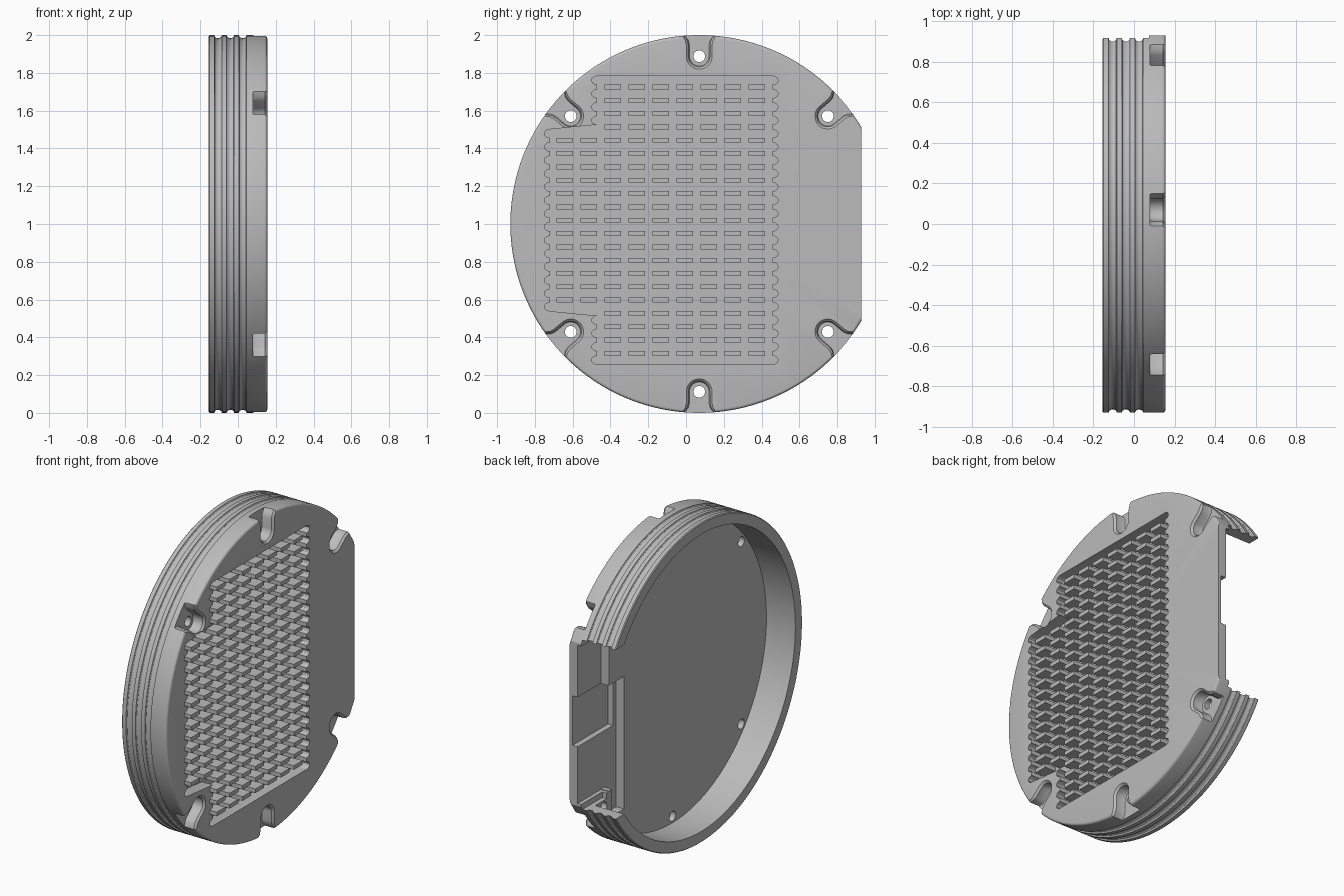
import bpy, bmesh
from math import sin, cos, pi, radians

if "Cube" in bpy.data.objects:
    bpy.data.objects.remove(bpy.data.objects["Cube"])

CY, CZ = 0.07, 1.0          # disc axis runs along x through here
FRONT, BACK = 0.155, -0.155
FLOOR, POCKET = 0.045, 0.08

grey = bpy.data.materials.new("grey_metal")
grey.use_nodes = True
grey.diffuse_color = (0.5, 0.5, 0.5, 1)
grey.node_tree.nodes["Principled BSDF"].inputs["Base Color"].default_value = (0.5, 0.5, 0.5, 1)


def add_loft(bm, rings, closed=False):
    """Bridge matching loops of points; cap the ends unless closed."""
    loops = [[bm.verts.new(p) for p in ring] for ring in rings]
    n = len(loops[0])
    pairs = list(zip(loops, loops[1:]))
    if closed:
        pairs.append((loops[-1], loops[0]))
    else:
        bm.faces.new(loops[0])
        bm.faces.new(loops[-1])
    for a, b in pairs:
        for i in range(n):
            j = (i + 1) % n
            bm.faces.new((a[i], a[j], b[j], b[i]))


def make(name, bm):
    bmesh.ops.recalc_face_normals(bm, faces=bm.faces)
    mesh = bpy.data.meshes.new(name)
    bm.to_mesh(mesh)
    bm.free()
    mesh.materials.append(grey)
    obj = bpy.data.objects.new(name, mesh)
    bpy.context.collection.objects.link(obj)
    return obj


def loft(name, rings, closed=False):
    bm = bmesh.new()
    add_loft(bm, rings, closed)
    return make(name, bm)


def rect(y0, y1, z0, z1):
    return [(y0, z0), (y1, z0), (y1, z1), (y0, z1)]


def layer(outline, x):
    return [(x, y, z) for y, z in outline]


def cut(target, cutter):
    cutter.hide_render = True
    bpy.context.view_layer.objects.active = target
    mod = target.modifiers.new("cut", 'BOOLEAN')
    mod.operation, mod.solver, mod.object = 'DIFFERENCE', 'EXACT', cutter
    bpy.ops.object.modifier_apply(modifier=mod.name)
    bpy.data.objects.remove(cutter)


def cut_box(target, x0, x1, *sides):
    outline = rect(*sides)
    cut(target, loft("cutter", [layer(outline, x0), layer(outline, x1)]))


# Revolved cover: cavity, grooved rim and rounded front edge
profile = [(FLOOR, 0.0001), (FLOOR, 0.93), (BACK, 0.93), (BACK, 0.995), (BACK + 0.005, 1.0)]
for groove in (-0.105, -0.04, 0.025):
    for k in range(7):
        t = pi * k / 6
        profile.append((groove - 0.02 * cos(t), 1 - 0.016 * sin(t)))
for k in range(5):
    t = pi / 2 * k / 4
    profile.append((FRONT - 0.015 * (1 - sin(t)), 0.985 + 0.015 * cos(t)))
profile.append((FRONT, 0.0001))
SEG = 144
rings = []
for s in range(SEG):
    a = 2 * pi * (s + 0.5) / SEG
    rings.append([(x, CY + r * cos(a), CZ + r * sin(a)) for x, r in profile])
bm = bmesh.new()
add_loft(bm, rings, closed=True)
# drop the pin-hole around the axis so both discs are solid
core = [f for f in bm.faces if all((v.co.y - CY) ** 2 + (v.co.z - CZ) ** 2 < 1e-6 for v in f.verts)]
bmesh.ops.delete(bm, geom=core, context='FACES')
bmesh.ops.remove_doubles(bm, verts=bm.verts, dist=0.0005)
cover = make("cover", bm)

# Flat side, opening in the rim, stepped recess and cable notch
cut_box(cover, -0.3, 0.3, 0.93, 1.3, -0.2, 2.2)
cut_box(cover, -0.3, 0.075, 0.72, 1.25, 0.47, 1.53)
cut_box(cover, -0.1, 0.1, 0.70, 1.25, 0.505, 1.495)
cut_box(cover, -0.1, 0.1, 0.55, 1.26, 0.51, 1.17)
cut_box(cover, -0.1, 0.1, 0.55, 0.67, 0.34, 0.6)
cut_box(cover, -0.1, 0.135, 0.58, 1.27, 0.86, 1.17)


# Six screw slots, open outward, each with a through hole
def slot_outline(half, angle):
    pts = [(0.2, half + 0.09), (0.115, half + 0.03), (0.085, half + 0.006), (0.06, half)]
    pts += [(half * cos(t), half * sin(t)) for t in (pi / 2 + pi * k / 16 for k in range(17))]
    pts += [(r, -w) for r, w in reversed(pts[:4])]
    c, s = cos(angle), sin(angle)
    return [(CY + c * (0.888 + r) - s * w, CZ + s * (0.888 + r) + c * w) for r, w in pts]


def circle(y, z, r, n=24):
    return [(y + r * cos(2 * pi * k / n), z + r * sin(2 * pi * k / n)) for k in range(n)]


for deg in (90, 40, 140, -40, -140, -90):
    a = radians(deg)
    cut(cover, loft("slot_cutter", [layer(slot_outline(h, a), x) for h, x in (
        (0.052, POCKET), (0.056, POCKET + 0.008), (0.056, FRONT - 0.012), (0.068, FRONT), (0.068, 0.25))]))
    hole = circle(CY + 0.888 * cos(a), CZ + 0.888 * sin(a), 0.031)
    cut(cover, loft("hole_cutter", [layer(hole, 0.0), layer(hole, 0.2)]))

# Sunken grid field with scalloped sides
ROWS, PITCH, Z0 = 21, 0.0705, 0.315
R = 0.0228
FIELD = 0.08


def scallop(y, z, side):
    """Rounded corridor end, from low z to high z."""
    return [(y + side * R * 1.3 * cos(t), z + R * sin(t))
            for t in (-pi / 2 + pi * k / 6 for k in range(7))]


def corridors(first, last):
    return [Z0 + (i - 0.5) * PITCH for i in range(first, last + 1)]


outline = []
for z in corridors(0, ROWS):
    outline += scallop(0.458, z, 1)
left = []
for first, last, y in ((0, 3, -0.47), (4, 17, -0.72), (18, ROWS, -0.47)):
    for z in corridors(first, last):
        left += scallop(y, z, -1)
outline += reversed(left)
cut(cover, loft("field_cutter", [layer(outline, FIELD), layer(outline, 0.25)]))

# Rows of small rectangular pins standing in the field
bm = bmesh.new()
for row in range(ROWS):
    z = Z0 + row * PITCH
    for col in range(-2 if 4 <= row <= 16 else 0, 7):
        y = -0.388 + 0.127 * col
        pin = rect(y - 0.043, y + 0.043, z - 0.0127, z + 0.0127)
        add_loft(bm, [layer(pin, FIELD - 0.005), layer(pin, FRONT)])
make("grid_pins", bm)

bpy.ops.object.select_all(action='DESELECT')
cover.select_set(True)
bpy.context.view_layer.objects.active = cover
bpy.ops.object.shade_smooth_by_angle(angle=radians(28))
